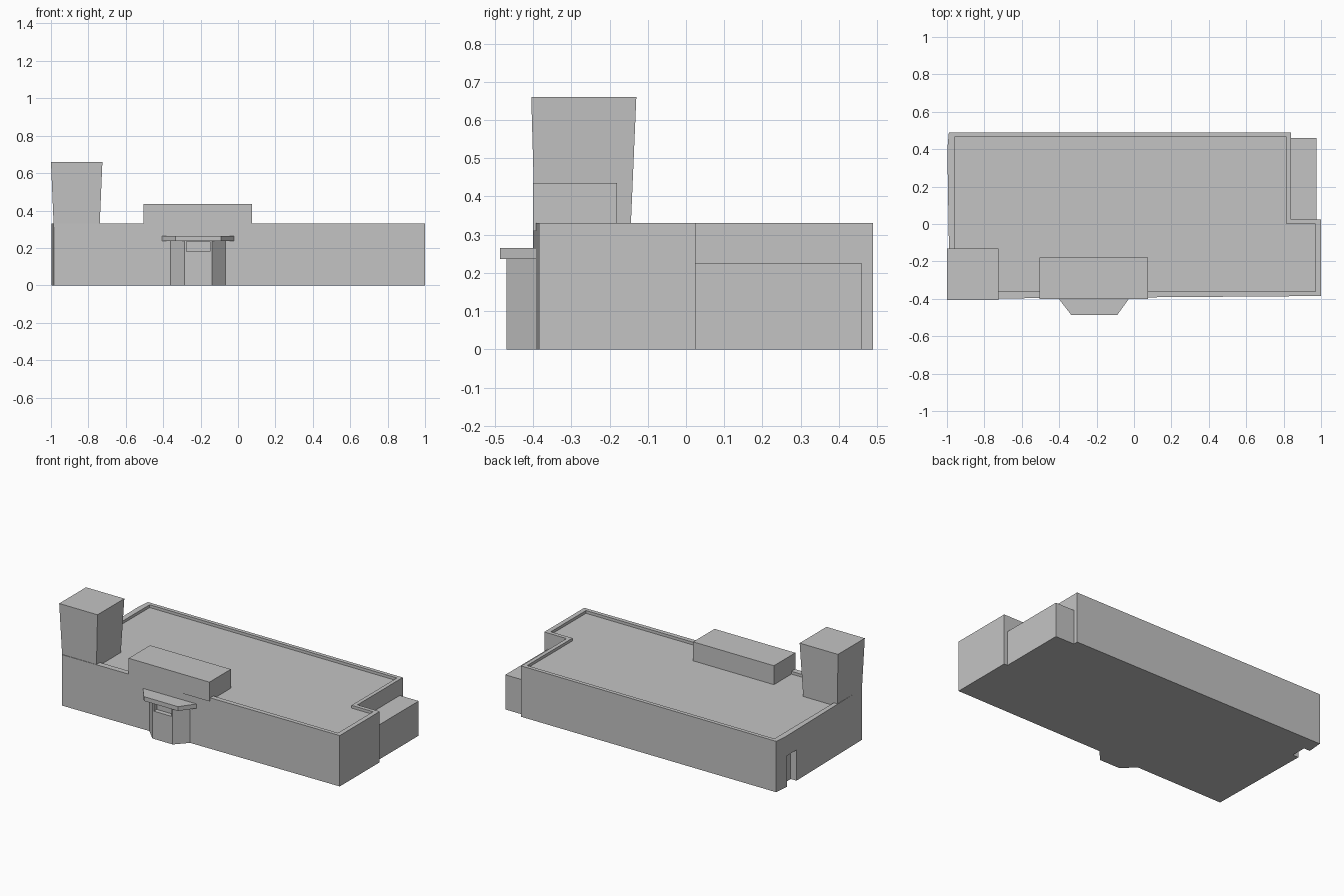
import bpy
import bmesh

cube = bpy.data.objects.get("Cube")
if cube:
    bpy.data.objects.remove(cube, do_unlink=True)

grey = bpy.data.materials.new("plain_grey")
grey.use_nodes = True
colour = (0.55, 0.55, 0.55, 1)
grey.diffuse_color = colour
grey.node_tree.nodes["Principled BSDF"].inputs["Base Color"].default_value = colour


def prism(name, outline, z0, z1, top_outline=None):
    """Solid between a bottom outline and a top outline."""
    bm = bmesh.new()
    low = [bm.verts.new((x, y, z0)) for x, y in outline]
    high = [bm.verts.new((x, y, z1)) for x, y in top_outline or outline]
    bm.faces.new(low[::-1])
    bm.faces.new(high)
    for i in range(len(low)):
        j = (i + 1) % len(low)
        bm.faces.new((low[i], low[j], high[j], high[i]))
    bmesh.ops.recalc_face_normals(bm, faces=bm.faces)
    mesh = bpy.data.meshes.new(name)
    bm.to_mesh(mesh)
    bm.free()
    mesh.materials.append(grey)
    obj = bpy.data.objects.new(name, mesh)
    bpy.context.collection.objects.link(obj)
    return obj


def rect(x0, x1, y0, y1):
    return [(x0, y0), (x1, y0), (x1, y1), (x0, y1)]


def cut(target, cutter):
    cutter.hide_render = True
    cutter.hide_viewport = True
    cutter.display_type = 'WIRE'
    mod = target.modifiers.new(cutter.name, 'BOOLEAN')
    mod.operation = 'DIFFERENCE'
    mod.solver = 'EXACT'
    mod.object = cutter


# Main building with a sunken roof behind a parapet
walls = prism("main_building", [(-0.985, -0.4), (1, -0.385), (1, 0.025), (0.84, 0.025),
                                (0.84, 0.49), (-0.99, 0.49), (-0.998, 0.4)], 0, 0.33)
cut(walls, prism("roof_cutter", [(-0.96, -0.36), (0.97, -0.36), (0.97, 0), (0.815, 0),
                                 (0.815, 0.465), (-0.96, 0.465)], 0.312, 0.4))

# Side doorway niche
cut(walls, prism("niche_cutter", rect(-1.1, -0.955, 0.29, 0.39), -0.1, 0.2))

# Low annex in the rear corner
prism("annex", rect(0.83, 0.975, 0.02, 0.46), 0, 0.225)

# Flared tower and rooftop room
prism("tower", rect(-0.985, -0.74, -0.395, -0.145), 0.31, 0.66,
      rect(-1, -0.725, -0.405, -0.13))
prism("rooftop_room", rect(-0.505, 0.075, -0.4, -0.18), 0.31, 0.435)

# Entrance bay with a recessed transom above the door
bay = prism("entrance_bay", [(-0.365, -0.39), (-0.285, -0.47), (-0.14, -0.47),
                             (-0.065, -0.39)], 0, 0.24)
cut(bay, prism("transom_cutter", rect(-0.275, -0.15, -0.5, -0.44), 0.18, 0.235))

# Canopy over the entrance
prism("canopy", [(-0.41, -0.39), (-0.335, -0.487), (-0.09, -0.487),
                 (-0.02, -0.39)], 0.237, 0.265)
